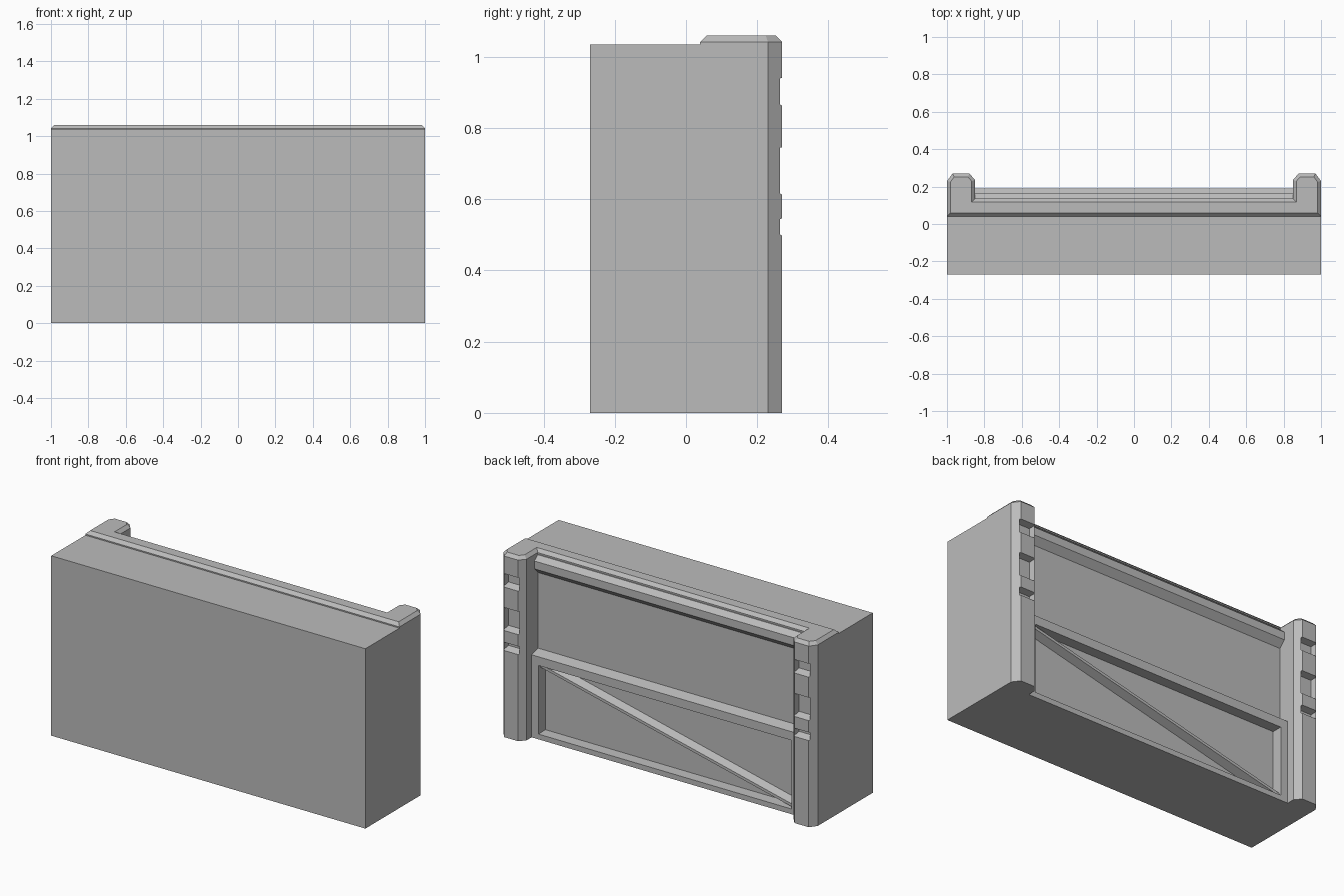
import bpy, bmesh
from mathutils import Vector

cube = bpy.data.objects.get("Cube")
if cube:
    bpy.data.objects.remove(cube, do_unlink=True)

# Single plain grey material
grey = bpy.data.materials.new("plain_grey")
grey.use_nodes = True
grey.diffuse_color = (0.5, 0.5, 0.5, 1)
grey.node_tree.nodes["Principled BSDF"].inputs["Base Color"].default_value = (0.5, 0.5, 0.5, 1)


def prism(name, points, direction, bevel=0.0):
    """Extrude a flat outline along a direction, with an optional chamfer round the far end."""
    bm = bmesh.new()
    base = bm.faces.new([bm.verts.new(p) for p in points])
    out = bmesh.ops.extrude_face_region(bm, geom=[base], use_keep_orig=True)["geom"]
    moved = [v for v in out if isinstance(v, bmesh.types.BMVert)]
    bmesh.ops.translate(bm, verts=moved, vec=direction)
    bmesh.ops.recalc_face_normals(bm, faces=bm.faces)
    if bevel:
        rim = [e for e in bm.edges if all(v in moved for v in e.verts)]
        bmesh.ops.bevel(bm, geom=rim, offset=bevel, segments=1, affect='EDGES')
    mesh = bpy.data.meshes.new(name)
    bm.to_mesh(mesh)
    bm.free()
    mesh.materials.append(grey)
    ob = bpy.data.objects.new(name, mesh)
    bpy.context.collection.objects.link(ob)
    return ob


def box(name, x0, x1, y0, y1, z0, z1):
    outline = [(x0, y0, z0), (x1, y0, z0), (x1, y1, z0), (x0, y1, z0)]
    return prism(name, outline, (0, 0, z1 - z0))


def strip(name, profile, half=0.86):
    """Run a y-z profile along the wall."""
    return prism(name, [(-half, y, z) for y, z in profile], (2 * half, 0, 0))


def notch_cutter(side, z0, z1):
    """Tapered block, wide at the pillar face and narrow inside."""
    bm = bmesh.new()
    bmesh.ops.create_cube(bm, size=1)
    for v in bm.verts:
        inner = v.co.y < 0
        pad = 0.012 if inner else 0.0
        x = 0.98 - pad if v.co.x > 0 else 0.87 + pad
        z = z1 - pad if v.co.z > 0 else z0 + 2 * pad
        v.co = (side * x, 0.232 if inner else 0.29, z)
    bmesh.ops.recalc_face_normals(bm, faces=bm.faces)
    mesh = bpy.data.meshes.new("notch_cutter")
    bm.to_mesh(mesh)
    bm.free()
    mesh.materials.append(grey)
    ob = bpy.data.objects.new("notch_cutter", mesh)
    ob.hide_render = True
    bpy.context.collection.objects.link(ob)
    return ob


# Main wall block
TOP = 1.035
box("wall_block", -1, 1, -0.27, 0.13, 0, TOP)

# Pillars with chamfered corners and three notches each
HEAD = [(0.85, 0.235), (0.88, 0.27), (0.97, 0.27), (1.0, 0.23)]
for side, label in ((1, "left"), (-1, "right")):
    outline = [(0.85, 0.1)] + HEAD + [(1.0, 0.1)]
    pillar = prism(label + "_pillar", [(side * x, y, 0) for x, y in outline], (0, 0, TOP))
    cutters = [notch_cutter(side, *span) for span in ((0.855, 0.945), (0.605, 0.75), (0.49, 0.55))]
    for cutter in cutters:
        mod = pillar.modifiers.new("notch", 'BOOLEAN')
        mod.operation = 'DIFFERENCE'
        mod.solver = 'EXACT'
        mod.object = cutter
    graph = bpy.context.evaluated_depsgraph_get()
    carved = bpy.data.meshes.new_from_object(pillar.evaluated_get(graph))
    pillar.modifiers.clear()
    pillar.data = carved
    for cutter in cutters:
        bpy.data.objects.remove(cutter, do_unlink=True)

# U-shaped chamfered cap over wall and pillars
half_cap = [(0.85, 0.135)] + HEAD + [(1.0, 0.04)]
cap_outline = half_cap + [(-x, y) for x, y in reversed(half_cap)]
prism("top_cap", [(x, y, TOP) for x, y in cap_outline], (0, 0, 0.025), bevel=0.018)

# Moulding under the cap
strip("top_moulding", [(0.1, 1.03), (0.135, 1.03), (0.165, 1.005), (0.165, 0.96),
                       (0.13, 0.925), (0.1, 0.925)])

# Lower panel frame
FRONT = 0.19
strip("middle_rail", [(0.1, 0.49), (0.13, 0.49), (FRONT, 0.475), (FRONT, 0.425), (0.1, 0.425)])
strip("bottom_rail", [(0.1, 0), (FRONT, 0), (FRONT, 0.03), (0.1, 0.035)])
for side, label in ((1, "left"), (-1, "right")):
    xs = sorted((side * 0.805, side * 0.86))
    box(label + "_stile", xs[0], xs[1], 0.1, FRONT, 0.02, 0.44)

# Diagonal brace, a ridged bar running corner to corner
high, low = Vector((0.81, 0, 0.42)), Vector((-0.81, 0, 0.04))
run = low - high
across = Vector((-run.z, 0, run.x)).normalized()
section = [(-0.026, 0.12), (-0.008, 0.175), (0.008, 0.175), (0.026, 0.12)]
prism("diagonal_brace", [high + across * w + Vector((0, y, 0)) for w, y in section], run)
